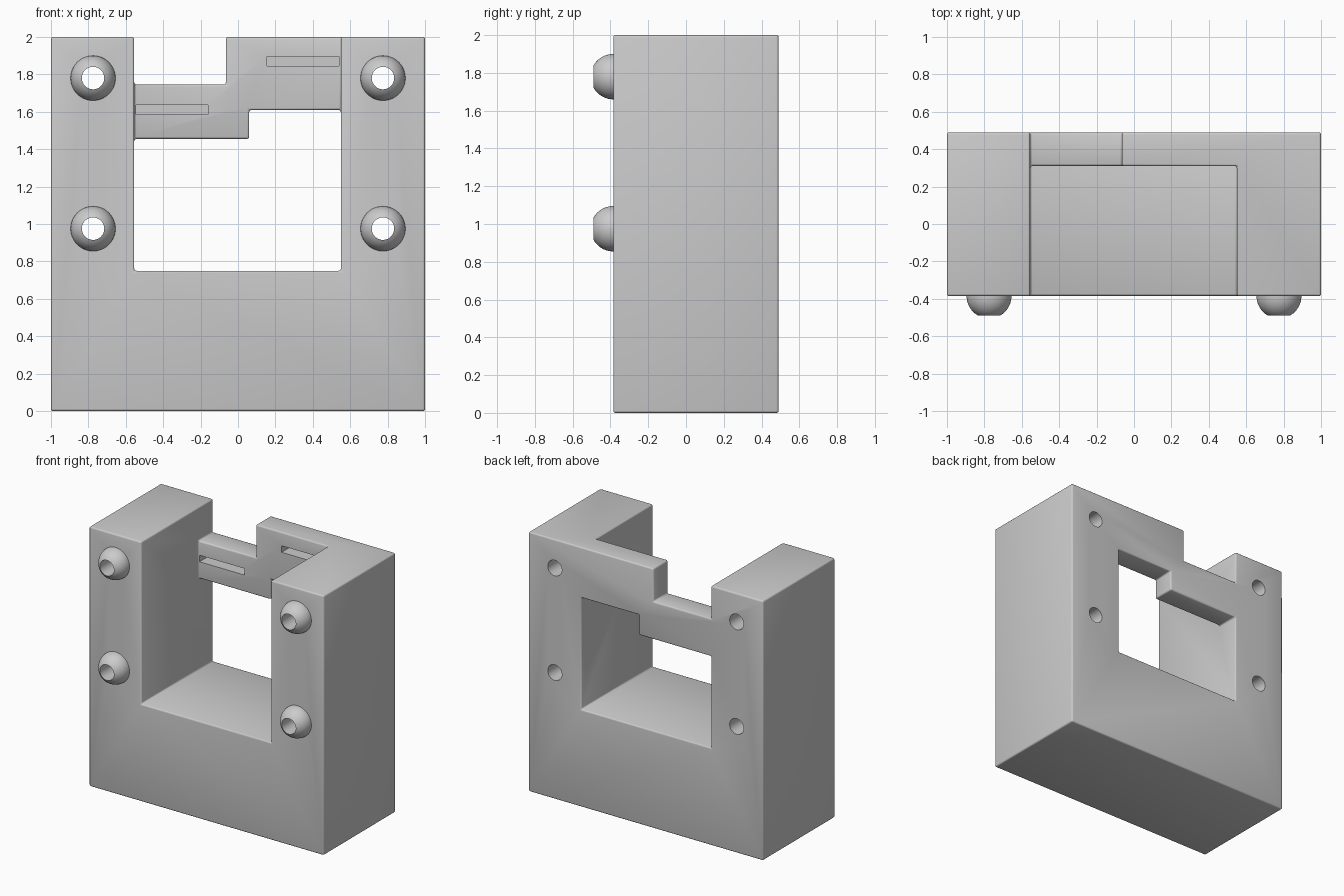
import bpy, bmesh, math
from mathutils import Vector

cube = bpy.data.objects.get("Cube")
if cube:
    bpy.data.objects.remove(cube, do_unlink=True)

FRONT, BACK, BRIDGE = -0.385, 0.49, 0.31
LEFT, RIGHT = -0.555, 0.55

grey = bpy.data.materials.new("light grey")
grey.use_nodes = True
grey.diffuse_color = (0.6, 0.6, 0.6, 1)
grey.node_tree.nodes["Principled BSDF"].inputs["Base Color"].default_value = (0.6, 0.6, 0.6, 1)


def make_object(name, bm):
    bmesh.ops.recalc_face_normals(bm, faces=bm.faces)
    mesh = bpy.data.meshes.new(name)
    bm.to_mesh(mesh)
    bm.free()
    mesh.materials.append(grey)
    obj = bpy.data.objects.new(name, mesh)
    bpy.context.collection.objects.link(obj)
    return obj


def prism(name, outline, y0, y1):
    """Extrude an x-z outline from y0 to y1."""
    bm = bmesh.new()
    face = bm.faces.new([bm.verts.new((x, y0, z)) for x, z in outline])
    ext = bmesh.ops.extrude_face_region(bm, geom=[face])["geom"]
    verts = [v for v in ext if isinstance(v, bmesh.types.BMVert)]
    bmesh.ops.translate(bm, verts=verts, vec=(0, y1 - y0, 0))
    return make_object(name, bm)


def rect(x0, x1, z0, z1):
    return [(x0, z0), (x1, z0), (x1, z1), (x0, z1)]


def circle(x, z, r, n=48):
    return [(x + r * math.cos(2 * math.pi * i / n), z + r * math.sin(2 * math.pi * i / n))
            for i in range(n)]


def activate(obj):
    bpy.ops.object.select_all(action="DESELECT")
    obj.select_set(True)
    bpy.context.view_layer.objects.active = obj


def apply_modifier(obj, mod):
    activate(obj)
    bpy.ops.object.modifier_apply(modifier=mod.name)


def cut(obj, cutter):
    mod = obj.modifiers.new("cut", "BOOLEAN")
    mod.operation, mod.solver, mod.object = "DIFFERENCE", "EXACT", cutter
    apply_modifier(obj, mod)
    bpy.data.objects.remove(cutter, do_unlink=True)


# Main block with the front pocket, the rear window and the step in the bridge
body = prism("body", rect(-1, 1, 0, 2), FRONT, BACK)
cut(body, prism("pocket", rect(LEFT, RIGHT, 0.75, 2.2), -0.6, BRIDGE))
cut(body, prism("window", [(LEFT, 0.75), (RIGHT, 0.75), (RIGHT, 1.61), (0.06, 1.61),
                           (0.06, 1.455), (LEFT, 1.455)], 0.2, 0.6))
cut(body, prism("notch", rect(LEFT, -0.065, 1.745, 2.2), 0.2, 0.6))

# Merge flush faces, then round the edges
bm = bmesh.new()
bm.from_mesh(body.data)
bmesh.ops.remove_doubles(bm, verts=bm.verts, dist=0.0005)
bmesh.ops.dissolve_limit(bm, angle_limit=0.02, verts=bm.verts, edges=bm.edges)
bm.to_mesh(body.data)
bm.free()
bevel = body.modifiers.new("rounded edges", "BEVEL")
bevel.width, bevel.segments, bevel.limit_method = 0.012, 3, "ANGLE"
apply_modifier(body, bevel)

# Blind slots in the bridge
for x0, x1, z in ((0.155, 0.54, 1.87), (-0.545, -0.16, 1.61)):
    cut(body, prism("slot", rect(x0, x1, z - 0.025, z + 0.025), 0.2, 0.41))

# Screw holes with domed bosses on the front
R, BORE = 0.12, 0.06
end = math.acos(BORE / R)
for side, x in (("right", -0.775), ("left", 0.775)):
    for level, z in (("lower", 0.975), ("upper", 1.78)):
        cut(body, prism("hole", circle(x, z, BORE), -0.6, 0.6))
        bm = bmesh.new()
        arc = [(R * math.cos(end * i / 10), R * math.sin(end * i / 10)) for i in range(11)]
        points = [bm.verts.new((x + r, FRONT - d, z)) for r, d in arc + [(BORE, 0)]]
        edges = [bm.edges.new(pair) for pair in zip(points, points[1:])]
        bmesh.ops.spin(bm, geom=points + edges, cent=(x, 0, z), axis=(0, 1, 0),
                       angle=2 * math.pi, steps=48)
        bmesh.ops.remove_doubles(bm, verts=bm.verts, dist=0.0001)
        # Face outward: the bore must look toward its own axis
        boss = make_object(f"{level}_{side}_boss", bm)
        rim = max(boss.data.polygons, key=lambda p: (p.center - Vector((x, FRONT, z))).xz.length)
        if rim.normal.dot(rim.center - Vector((x, FRONT, z))) < 0:
            boss.data.flip_normals()
        activate(boss)
        bpy.ops.object.shade_smooth_by_angle(angle=math.radians(35))

activate(body)
bpy.ops.object.shade_smooth_by_angle(angle=math.radians(35))
